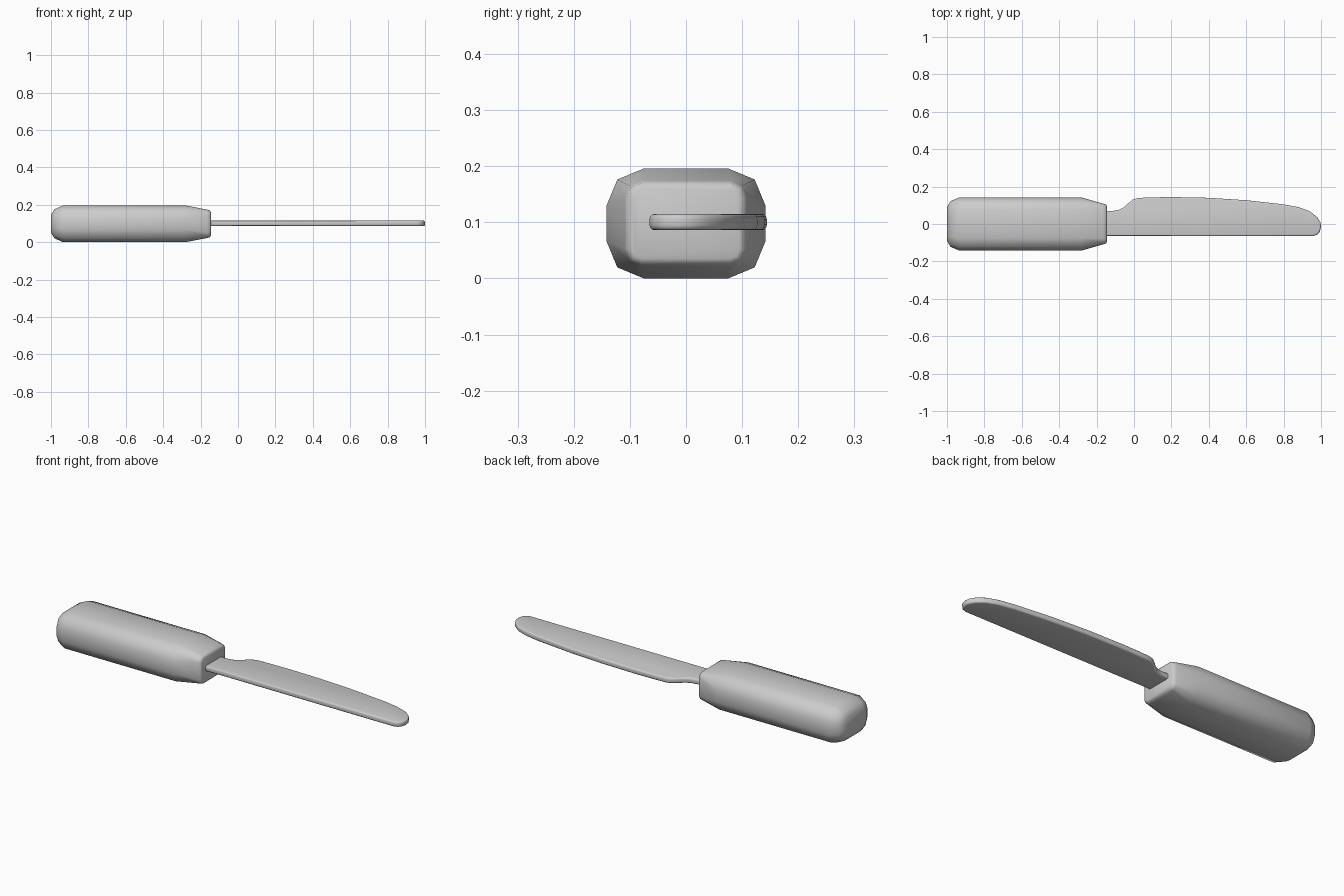
import bpy, bmesh
from math import sin, cos, pi, radians

if "Cube" in bpy.data.objects:
    bpy.data.objects.remove(bpy.data.objects["Cube"])

CZ = 0.098


def finish(bm, name, angle):
    bmesh.ops.recalc_face_normals(bm, faces=bm.faces)
    mesh = bpy.data.meshes.new(name)
    bm.to_mesh(mesh)
    bm.free()
    ob = bpy.data.objects.new(name, mesh)
    bpy.context.collection.objects.link(ob)
    bpy.ops.object.select_all(action='DESELECT')
    ob.select_set(True)
    bpy.context.view_layer.objects.active = ob
    bpy.ops.object.shade_smooth_by_angle(angle=radians(angle))
    return ob


def ring(bm, x, hy, hz, r):
    # rounded rectangle across the handle, two segments per corner
    verts = []
    for k, (sy, sz) in enumerate([(1, 1), (-1, 1), (-1, -1), (1, -1)]):
        for i in range(3):
            a = k * pi / 2 + i * pi / 4
            verts.append(bm.verts.new((x, sy * (hy - r) + r * cos(a),
                                       CZ + sz * (hz - r) + r * sin(a))))
    return verts


# Handle: lofted rounded box, tapered toward the blade
bm = bmesh.new()
sections = [(-1.0, 0.090, 0.048, 0.030), (-0.981, 0.122, 0.078, 0.053),
            (-0.935, 0.142, 0.098, 0.067), (-0.28, 0.142, 0.098, 0.067),
            (-0.165, 0.109, 0.076, 0.030), (-0.150, 0.105, 0.072, 0.025),
            (-0.145, 0.095, 0.063, 0.018)]
rings = [ring(bm, *s) for s in sections]
for a, b in zip(rings, rings[1:]):
    for i in range(12):
        j = (i + 1) % 12
        bm.faces.new((a[i], a[j], b[j], b[i]))
bm.faces.new(rings[0])
bm.faces.new(rings[-1])
finish(bm, "handle", 50)

# Blade: flat outline extruded, with softly rounded rim
outline = [(-0.19, -0.065), (0.955, -0.065), (0.978, -0.058), (0.993, -0.042),
           (1.0, -0.015), (0.997, 0.008), (0.98, 0.036), (0.94, 0.068),
           (0.88, 0.090), (0.80, 0.105), (0.60, 0.127), (0.40, 0.140),
           (0.20, 0.144), (0.08, 0.142), (0.02, 0.139), (-0.005, 0.131),
           (-0.03, 0.112), (-0.055, 0.089), (-0.08, 0.076), (-0.11, 0.070),
           (-0.19, 0.070)]
bm = bmesh.new()
face = bm.faces.new([bm.verts.new((x, y, 0.086)) for x, y in outline])
top = bmesh.ops.extrude_face_region(bm, geom=[face])
bmesh.ops.translate(bm, vec=(0, 0, 0.029),
                    verts=[v for v in top["geom"] if isinstance(v, bmesh.types.BMVert)])
rim = [e for e in bm.edges if abs(e.verts[0].co.z - e.verts[1].co.z) < 1e-6]
bmesh.ops.bevel(bm, geom=rim, offset=0.009, segments=3, profile=0.5, affect='EDGES')
finish(bm, "blade", 40)
